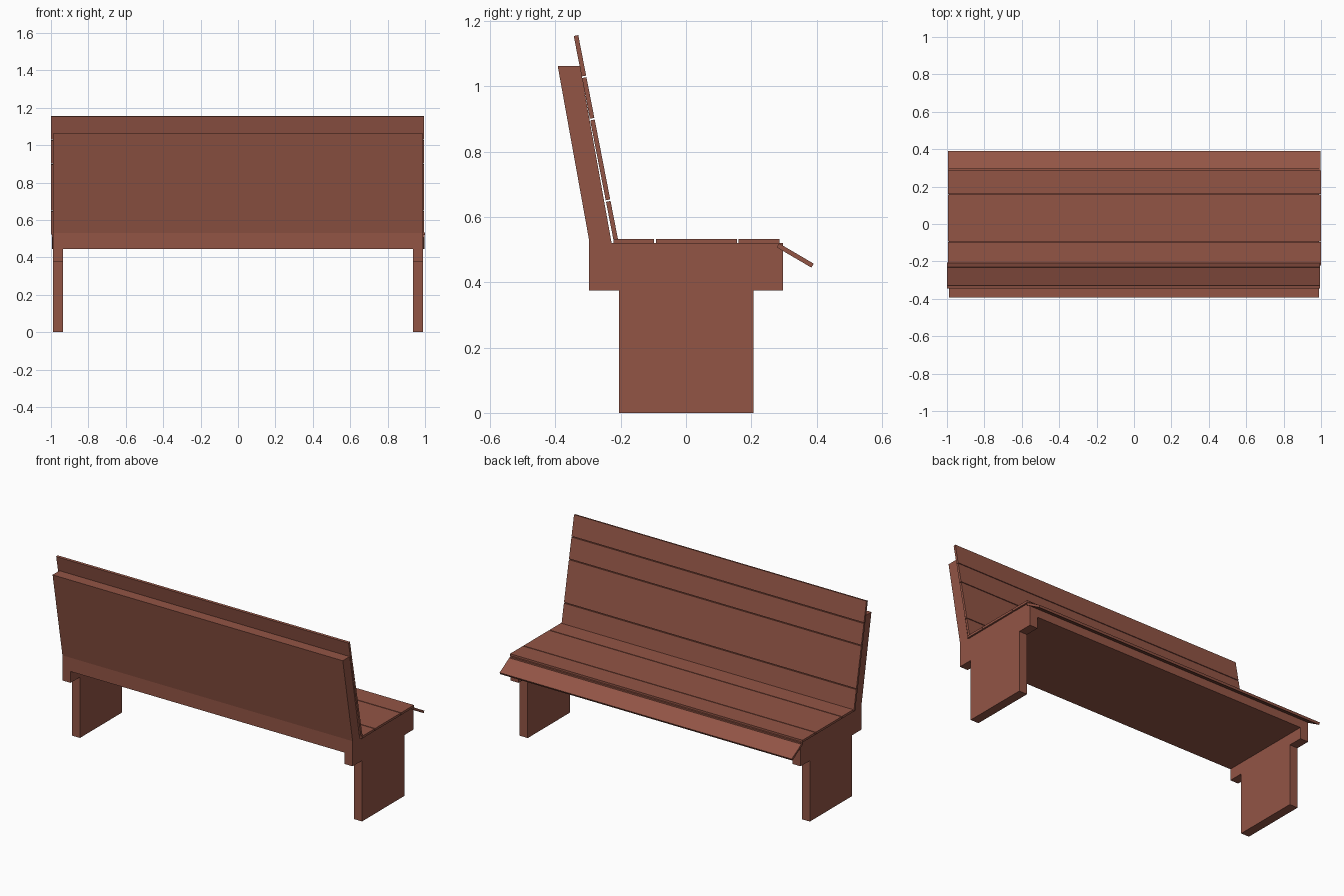
import bpy, bmesh
from mathutils import Vector

if "Cube" in bpy.data.objects:
    bpy.data.objects.remove(bpy.data.objects["Cube"])

mat = bpy.data.materials.new("red_brown_wood")
mat.diffuse_color = (0.29, 0.09, 0.06, 1)
mat.use_nodes = True
mat.node_tree.nodes["Principled BSDF"].inputs["Base Color"].default_value = mat.diffuse_color


def extrude(name, profile, x0, x1):
    """Extrude a (y, z) outline along x."""
    bm = bmesh.new()
    face = bm.faces.new([bm.verts.new((x0, y, z)) for y, z in profile])
    res = bmesh.ops.extrude_face_region(bm, geom=[face])
    verts = [g for g in res["geom"] if isinstance(g, bmesh.types.BMVert)]
    bmesh.ops.translate(bm, verts=verts, vec=(x1 - x0, 0, 0))
    bmesh.ops.recalc_face_normals(bm, faces=bm.faces)
    mesh = bpy.data.meshes.new(name)
    bm.to_mesh(mesh)
    bm.free()
    mesh.materials.append(mat)
    ob = bpy.data.objects.new(name, mesh)
    bpy.context.collection.objects.link(ob)
    return ob


def slats(name, start, end, cuts, thick, x0, x1, gap=0.005):
    """Row of boards along a line, split at the given fractions; thickness lies left of the line."""
    a, b = Vector(start), Vector(end)
    d = (b - a).normalized()
    n = Vector((-d.y, d.x)) * thick
    marks = [0.0] + cuts + [1.0]
    for i in range(len(marks) - 1):
        p = a.lerp(b, marks[i]) + d * (gap / 2 if i else 0)
        q = a.lerp(b, marks[i + 1]) - d * (gap / 2 if i < len(cuts) else 0)
        extrude(f"{name}_{i + 1}", [p, q, q + n, p + n], x0, x1)


# solid seat base with leaning back panel
extrude("seat_and_back_body",
        [(-0.297, 0.445), (0.297, 0.445), (0.297, 0.521), (-0.228, 0.521),
         (-0.325, 1.063), (-0.393, 1.063), (-0.297, 0.53)], -0.99, 0.99)

# stepped end legs
leg = [(-0.205, 0), (0.207, 0), (0.207, 0.375), (0.297, 0.375),
       (0.297, 0.445), (-0.297, 0.445), (-0.297, 0.375), (-0.205, 0.375)]
for side, x0, x1 in (("left", -0.99, -0.935), ("right", 0.935, 0.99)):
    extrude(side + "_leg", leg, x0, x1)

# seat boards, drooping edge board and back boards
slats("seat_slat", (-0.222, 0.519), (0.286, 0.519), [0.25, 0.75], 0.014, -0.995, 1.0)
slats("edge_slat", (0.278, 0.507), (0.384, 0.445), [], 0.014, -0.995, 0.998)
slats("back_slat", (-0.207, 0.525), (-0.330, 1.157), [0.2, 0.595, 0.8], 0.014, -1.0, 0.995)
